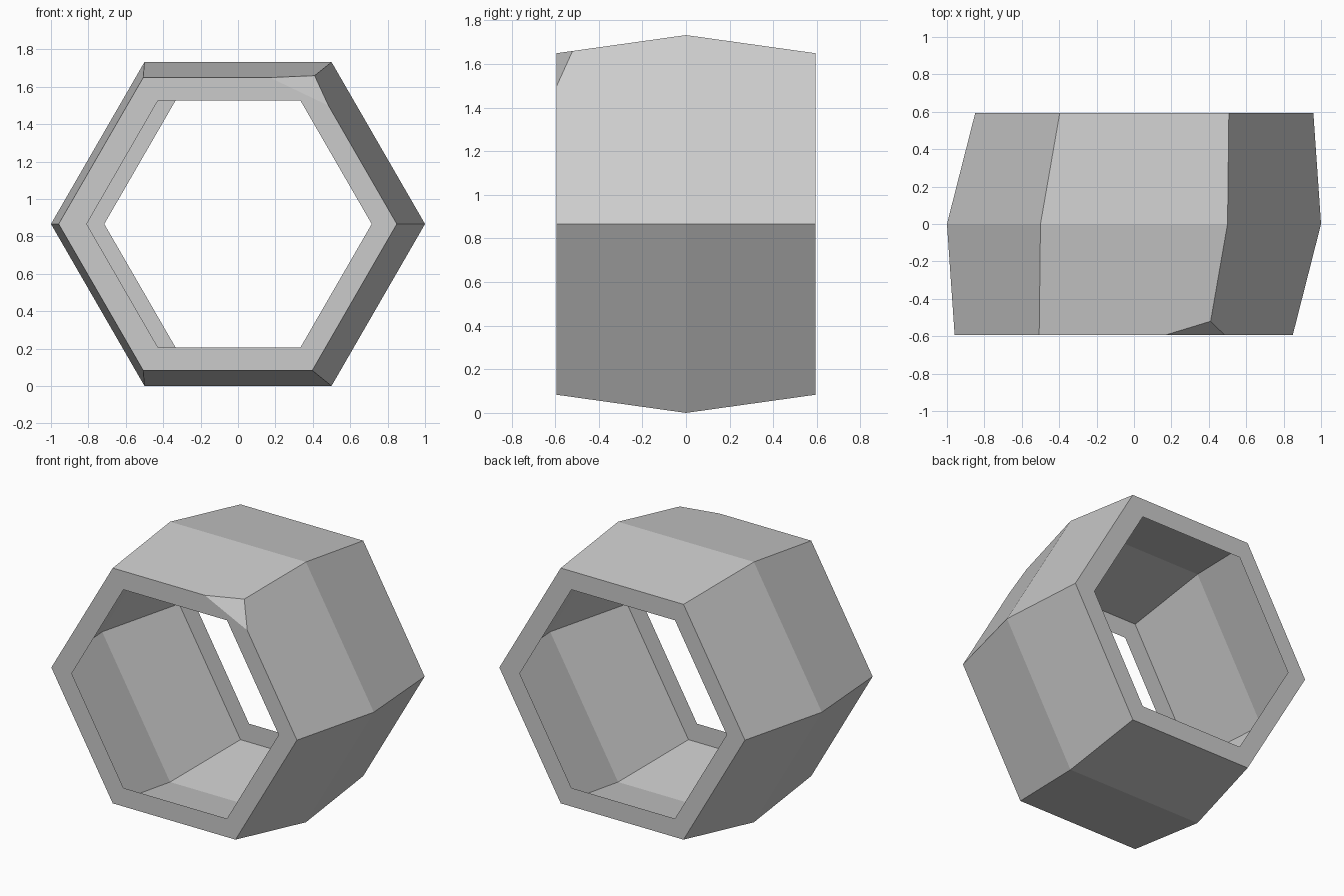
import bpy, bmesh
from math import cos, sin, pi
from mathutils import Vector

cube = bpy.data.objects.get("Cube")
if cube:
    bpy.data.objects.remove(cube, do_unlink=True)

# Plain grey material
grey = bpy.data.materials.new("plain grey")
grey.use_nodes = True
colour = (0.6, 0.6, 0.6, 1)
grey.diffuse_color = colour
grey.node_tree.nodes["Principled BSDF"].inputs["Base Color"].default_value = colour

SIDES = 6
MID_Z = sin(pi / 3)
END_Y = 0.593
bm = bmesh.new()


def ring(shift, y, radius):
    """Hexagonal loop of vertices facing along y, with a corner at +x."""
    return [bm.verts.new((shift + radius * cos(i * 2 * pi / SIDES), y,
                          MID_Z + radius * sin(i * 2 * pi / SIDES)))
            for i in range(SIDES)]


# Skewed hexagonal shell, widest in the middle, with a flat rim at each end
rings = [
    ring(-0.047, -END_Y, 0.762),   # front opening
    ring(-0.055, -END_Y, 0.904),   # front edge
    ring(0, 0, 1),                 # widest loop
    ring(0.055, END_Y, 0.904),     # back edge
    ring(0.047, END_Y, 0.762),     # back opening
]
for a, b in zip(rings, rings[1:]):
    for i in range(SIDES):
        j = (i + 1) % SIDES
        bm.faces.new((a[i], a[j], b[j], b[i]))

# Chop the upper front corner on the left and close it with a small facet
p, q, r = (Vector(v) for v in ((0.17, -END_Y, 1.649),
                               (0.41, -0.52, 1.659),
                               (0.483, -END_Y, 1.499)))
normal = (q - p).cross(r - p).normalized()
if normal.dot(Vector((0, 0, MID_Z)) - p) > 0:
    normal.negate()
cut = bmesh.ops.bisect_plane(bm, geom=bm.verts[:] + bm.edges[:] + bm.faces[:],
                             plane_co=p, plane_no=normal, clear_outer=True)
edges = [e for e in cut["geom_cut"] if isinstance(e, bmesh.types.BMEdge)]
bmesh.ops.contextual_create(bm, geom=edges)

bmesh.ops.recalc_face_normals(bm, faces=bm.faces[:])
mesh = bpy.data.meshes.new("hexagonal_shell")
bm.to_mesh(mesh)
bm.free()
mesh.materials.append(grey)
shell = bpy.data.objects.new("hexagonal_shell", mesh)
bpy.context.collection.objects.link(shell)
